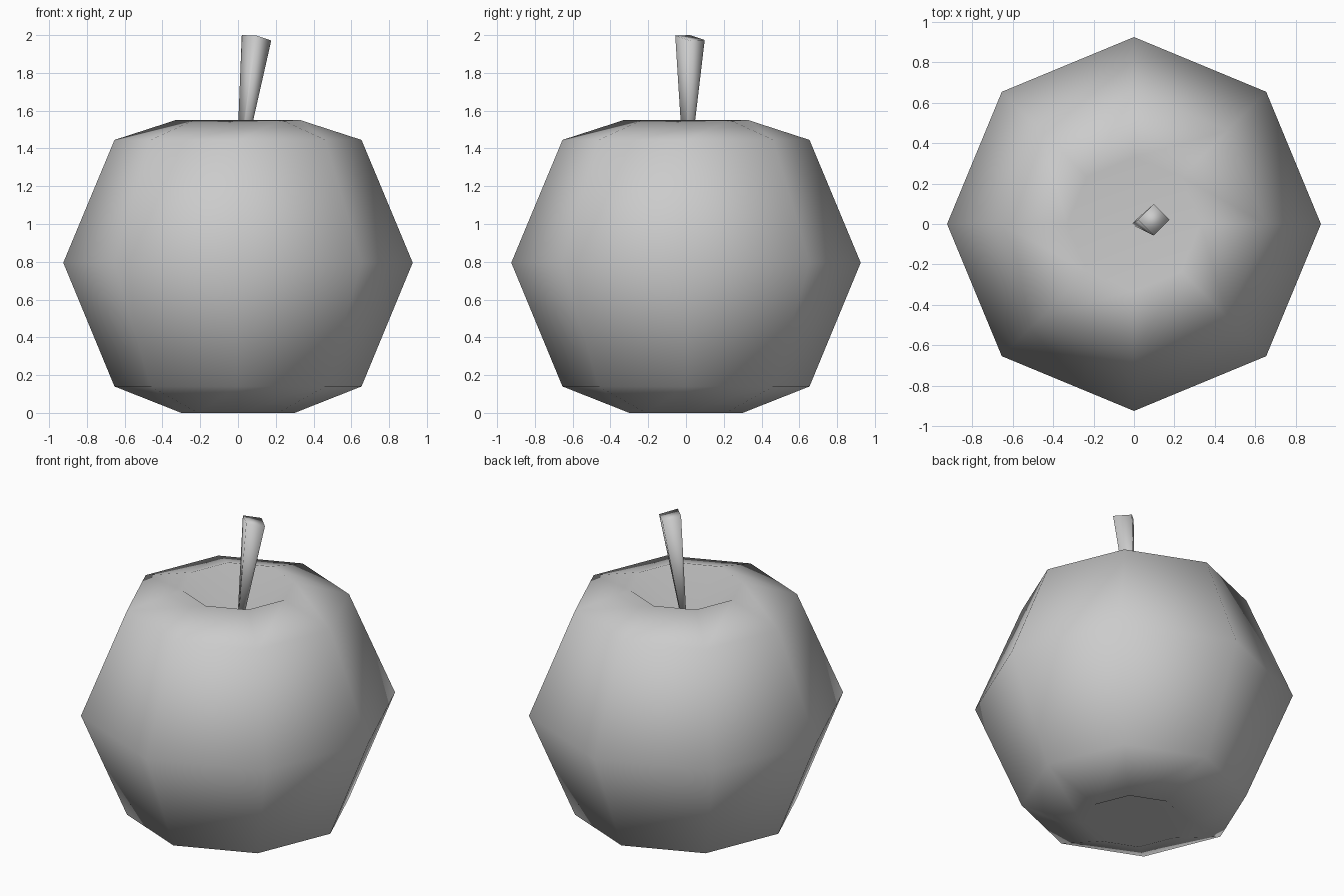
import bpy
import bmesh
from math import cos, sin, pi

cube = bpy.data.objects.get("Cube")
if cube:
    bpy.data.objects.remove(cube)

# One plain grey for everything
grey = bpy.data.materials.new("plain grey")
grey.use_nodes = True
colour = (0.6, 0.6, 0.6, 1)
grey.diffuse_color = colour
grey.node_tree.nodes["Principled BSDF"].inputs["Base Color"].default_value = colour


def ring(bm, sides, radius, centre):
    x, y, z = centre
    return [bm.verts.new((x + radius * cos(2 * pi * i / sides),
                          y + radius * sin(2 * pi * i / sides), z))
            for i in range(sides)]


def bridge(bm, low, high):
    n = len(low)
    for i in range(n):
        j = (i + 1) % n
        bm.faces.new((low[i], low[j], high[j], high[i]))


def finish(bm, name):
    bmesh.ops.recalc_face_normals(bm, faces=bm.faces)
    mesh = bpy.data.meshes.new(name)
    bm.to_mesh(mesh)
    bm.free()
    mesh.materials.append(grey)
    mesh.shade_smooth()
    obj = bpy.data.objects.new(name, mesh)
    bpy.context.collection.objects.link(obj)
    return obj


# Fruit body: eight-sided lathe with a dimple at each end
SIDES = 8
profile = [(0.30, 0), (0.654, 0.14), (0.925, 0.795), (0.654, 1.445), (0.33, 1.55)]
bottom_dimple, top_dimple = 0.19, 1.30
bm = bmesh.new()
rings = [ring(bm, SIDES, r, (0, 0, z)) for r, z in profile]
for low, high in zip(rings, rings[1:]):
    bridge(bm, low, high)
for rim, depth in ((rings[0], bottom_dimple), (rings[-1], top_dimple)):
    pole = bm.verts.new((0, 0, depth))
    for i in range(SIDES):
        bm.faces.new((rim[i], rim[(i + 1) % SIDES], pole))
finish(bm, "fruit_body")

# Stem: leaning four-sided taper, wider at its slanted top
bm = bmesh.new()
base = ring(bm, 4, 0.016, (0.008, 0.003, 1.30))
top = ring(bm, 4, 0.078, (0.098, 0.021, 1.986))
for v in top:
    v.co.z -= 0.19 * (v.co.x - 0.098) + 0.15 * (v.co.y - 0.021)
    v.co.z = min(v.co.z, 2.0)
bridge(bm, base, top)
bm.faces.new(base)
bm.faces.new(top)
finish(bm, "stem")
